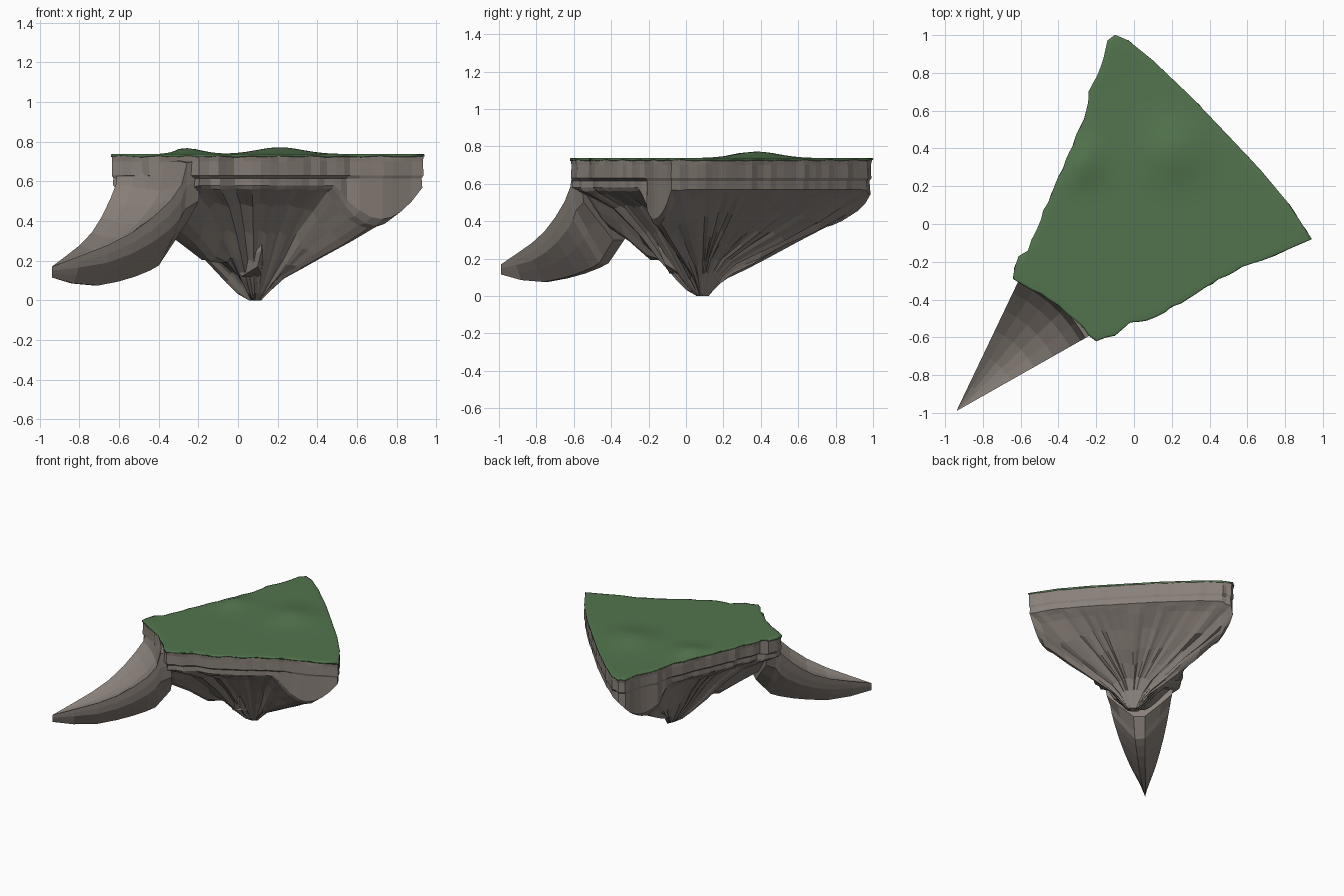
import bpy, bmesh, math, random
from mathutils import Vector

random.seed(4)
cube = bpy.data.objects.get("Cube")
if cube:
    bpy.data.objects.remove(cube)


def material(name, rgb):
    m = bpy.data.materials.new(name)
    m.use_nodes = True
    m.diffuse_color = (*rgb, 1)
    m.node_tree.nodes["Principled BSDF"].inputs["Base Color"].default_value = (*rgb, 1)
    return m


GRASS = material("grass green", (0.085, 0.175, 0.075))
ROCK = material("warm grey rock", (0.25, 0.215, 0.19))


def loft(name, rings, mat, smooth=False):
    """Skin a list of equal closed rings into one capped mesh object."""
    bm = bmesh.new()
    loops = [[bm.verts.new(p) for p in ring] for ring in rings]
    n = len(loops[0])
    for a, b in zip(loops, loops[1:]):
        for i in range(n):
            j = (i + 1) % n
            bm.faces.new((a[i], a[j], b[j], b[i]))
    bm.faces.new(loops[0][::-1])
    bm.faces.new(loops[-1])
    bmesh.ops.recalc_face_normals(bm, faces=bm.faces)
    for f in bm.faces:
        f.smooth = smooth
    me = bpy.data.meshes.new(name)
    bm.to_mesh(me)
    bm.free()
    me.materials.append(mat)
    ob = bpy.data.objects.new(name, me)
    bpy.context.collection.objects.link(ob)
    return ob


def interp(xs, ys, x):
    for k in range(len(xs) - 1):
        if x <= xs[k + 1]:
            f = (x - xs[k]) / (xs[k + 1] - xs[k])
            return ys[k] + (ys[k + 1] - ys[k]) * max(0, f)
    return ys[-1]


# Island outline: outer arc, left edge, notch for the horn, right edge
TIP = Vector((-0.94, -0.99))
CENTRE = Vector((0.085, 0.085))
corners = [(0.94, -0.08), (0.82, 0.105), (0.67, 0.285), (0.51, 0.455), (0.31, 0.665), (0.1, 0.865),
           (-0.03, 0.97), (-0.1, 1.0), (-0.14, 0.97), (-0.16, 0.88), (-0.24, 0.7), (-0.25, 0.61),
           (-0.32, 0.42), (-0.4, 0.25), (-0.48, 0.07), (-0.54, -0.08), (-0.56, -0.14),
           (-0.61, -0.17), (-0.64, -0.29), (-0.59, -0.32), (-0.49, -0.37), (-0.4, -0.43),
           (-0.31, -0.51), (-0.24, -0.59), (-0.2, -0.62), (-0.1, -0.59), (-0.02, -0.52),
           (0.07, -0.51), (0.25, -0.42), (0.37, -0.34), (0.5, -0.27), (0.62, -0.21), (0.78, -0.15)]


def is_arc(p):
    return (p - TIP).length > 1.95 and p.x + p.y > 0.75


outline = []
for k, p in enumerate(corners):
    a, b = Vector(p), Vector(corners[(k + 1) % len(corners)])
    steps = max(1, round((b - a).length / 0.05))
    for s in range(steps):
        q = a.lerp(b, s / steps)
        ragged = s > 0 and not is_arc(q)
        outline.append(q * (1 + random.uniform(-0.018, 0.012)) if ragged else q)

# Underside profiles: height against distance from the deepest point
T = [0, 0.06, 0.15, 0.35, 0.5, 0.7, 0.9, 0.97, 1]
SIDE = [0, 0.005, 0.05, 0.21, 0.34, 0.48, 0.55, 0.57, 0.58]
ARC = [0, 0.03, 0.17, 0.27, 0.34, 0.44, 0.53, 0.56, 0.57]
HORN = [0, 0.01, 0.12, 0.21, 0.20, 0.28, 0.36, 0.42, 0.45]
LOBE = [0, 0.01, 0.09, 0.16, 0.215, 0.285, 0.37, 0.38, 0.41]
LOBE_SPOTS = [Vector((0.73, -0.17)), Vector((-0.19, 0.81))]


def under_height(p, t):
    z = interp(T, ARC if is_arc(p) else SIDE, t)
    # keel running out to the horn
    arm = p - TIP
    if arm.length < 1:
        turn = math.degrees(math.atan2(arm.y, arm.x)) - 47
        w = max(0, 1 - (turn / 18) ** 2)
        z = z * (1 - w) + interp(T, HORN, t) * w
    # rounded lobes below the two outer corners
    d = min((p - spot).length for spot in LOBE_SPOTS)
    rim = max(0, 1 - (d / 0.23) ** 2)
    inner = math.exp(-(d / 0.2) ** 2)
    w = inner + (rim - inner) * min(1, max(0, (t - 0.75) / 0.15))
    return z * (1 - w) + interp(T, LOBE, t) * w


# Rock body: cliff wall, ledge, then faceted underside
def ring(scale_of, z_of):
    out = []
    for i, p in enumerate(outline):
        q = CENTRE + (p - CENTRE) * scale_of(i, p)
        out.append((q.x, q.y, z_of(i, p)))
    return out


groove = [random.uniform(-0.014, 0.004) for _ in outline]
facet = [random.uniform(-0.018, 0.018) for _ in outline]


def ledge(p):
    return 0.965 if not is_arc(p) and p.length < 0.65 else 0.992


rings = [ring(lambda i, p: 0.995, lambda i, p: 0.73),
         ring(lambda i, p: 1 + groove[i], lambda i, p: 0.70),
         ring(lambda i, p: 1.003 + groove[i], lambda i, p: 0.63),
         ring(lambda i, p: ledge(p) + groove[i], lambda i, p: 0.615),
         ring(lambda i, p: ledge(p) + groove[i] / 2, lambda i, p: under_height(p, 1))]
for t in (0.94, 0.88, 0.7, 0.5, 0.35, 0.2, 0.12, 0.04):
    def height(i, p, t=t):
        wobble = facet[i] * math.sin(math.pi * t) * random.uniform(0.5, 1.4)
        return max(0, under_height(p, t) + wobble) if t > 0.05 else 0.0
    rings.append(ring(lambda i, p, t=t: t * (1 + facet[i] * 0.6 if t < 0.85 else 1), height))
loft("island_rock", rings, ROCK)


# Grass cap with two low mounds
def mound(x, y):
    z = 0
    for mx, my, h, s in ((0.21, 0.38, 0.034, 0.16), (-0.27, 0.33, 0.03, 0.12)):
        z += h * math.exp(-((x - mx) ** 2 + (y - my) ** 2) / s ** 2)
    return z


grass_rings = [ring(lambda i, p: 1.0, lambda i, p: 0.725 + 0.004 * math.sin(i * 1.7)),
               ring(lambda i, p: 1.002, lambda i, p: 0.736)]
for k in range(16):
    s = 0.985 * (1 - k / 16)
    edge = min(1, (1 - s) / 0.15)
    flat = ring(lambda i, p: s, lambda i, p: 0.738)
    grass_rings.append([(x, y, z + mound(x, y) * edge) for x, y, z in flat])
loft("grass_cap", grass_rings, GRASS, smooth=True)

# Curved horn: wedge sections swept around its tip
S = [0, 0.2, 0.42, 0.6, 0.75, 0.88, 0.96, 1, 1.1]
TOP = [0.17, 0.22, 0.28, 0.345, 0.42, 0.51, 0.59, 0.70, 0.71]
MID = [0.15, 0.165, 0.19, 0.235, 0.29, 0.355, 0.41, 0.46, 0.50]
LOW = [0.115, 0.085, 0.075, 0.095, 0.12, 0.15, 0.175, 0.21, 0.30]
A0, A1, REACH = math.radians(29.5), math.radians(64.5), 0.785
horn = []
for k, s in enumerate(S):
    r = max(s, 0.004) * REACH
    top, mid, low = TOP[k], MID[k], LOW[k]
    # across the top, then back under the keel
    shape = [(f, top - 0.035 * math.sin(math.pi * f) * min(1, s * 2) * (s < 0.97)
              + random.uniform(-0.008, 0.008) * s) for f in (0, 0.2, 0.4, 0.6, 0.8, 1)]
    shape += [(0.99, (top + mid) / 2), (0.96, mid), (0.8, mid * 0.55 + low * 0.45),
              (0.58, low), (0.42, low), (0.2, mid * 0.55 + low * 0.45), (0.04, mid),
              (0.01, (top + mid) / 2)]
    angles = [(A0 + (A1 - A0) * f, z) for f, z in shape]
    horn.append([(TIP.x + r * math.cos(a), TIP.y + r * math.sin(a), z) for a, z in angles])
loft("curved_horn", horn, ROCK)


# Blocky stub jutting from the front of the underside
def square(z, radius):
    corners_at = [0.5 + q * math.pi / 2 for q in range(4)]
    return [(0.07 + radius * math.cos(a), -0.06 + radius * math.sin(a), z + 0.05 * (q % 2))
            for q, a in enumerate(corners_at)]


loft("front_stub", [square(0.36, 0.12), square(0.2, 0.1), square(0.12, 0.06)], ROCK)
